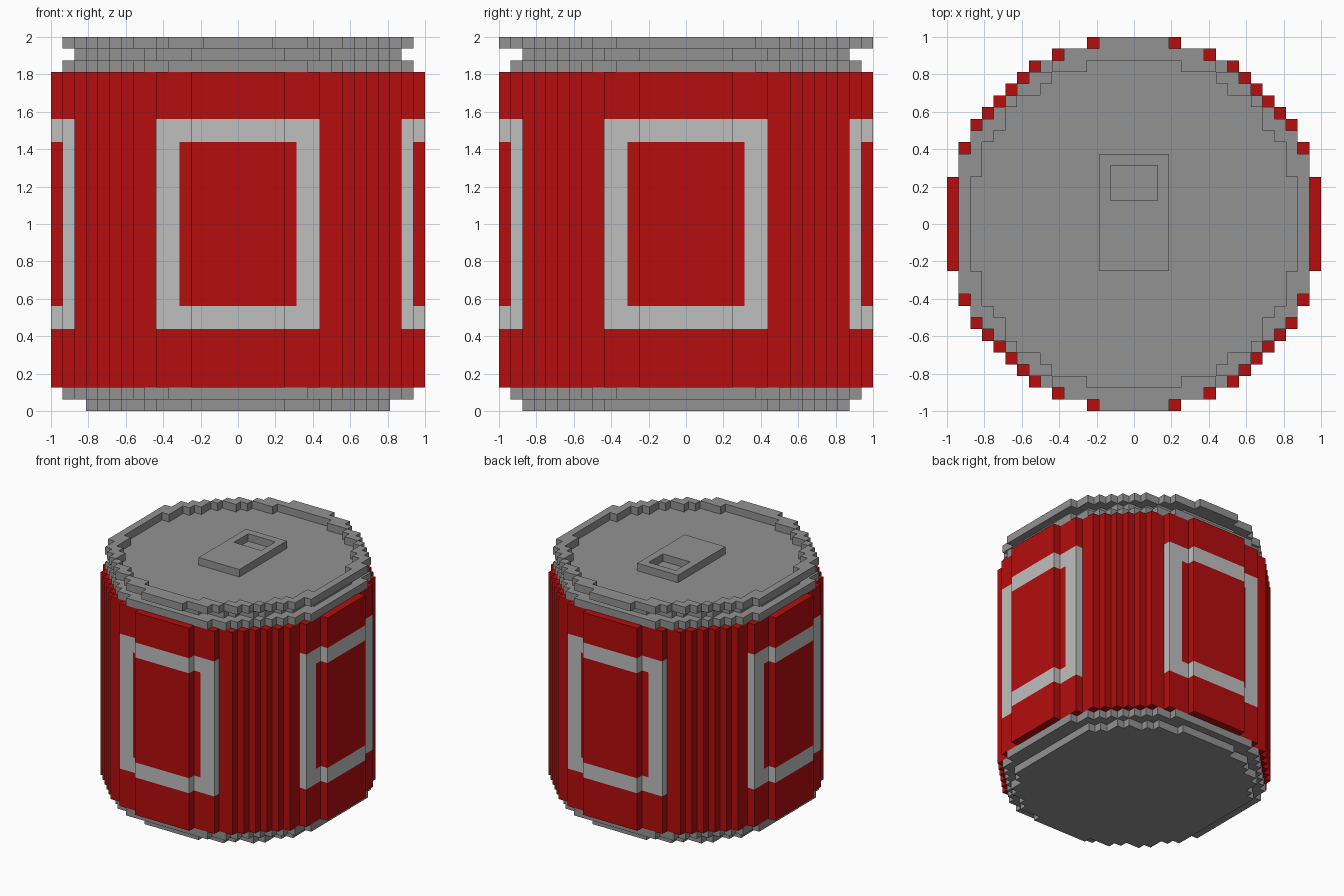
import bpy
import bmesh

cube = bpy.data.objects.get("Cube")
if cube:
    bpy.data.objects.remove(cube, do_unlink=True)

U = 1 / 16  # edge length of one block


def material(name, rgb):
    mat = bpy.data.materials.new(name)
    mat.use_nodes = True
    mat.diffuse_color = (*rgb, 1)
    mat.node_tree.nodes["Principled BSDF"].inputs["Base Color"].default_value = (*rgb, 1)
    return mat


METAL = material("grey metal", (0.29, 0.29, 0.29))
RED = material("red paint", (0.46, 0.004, 0.004))
PALE = material("pale grey paint", (0.52, 0.52, 0.52))


def disc(half_widths):
    """Blocky disc: half width of each row, counted out from the centre."""
    return {(i, j) for r, w in enumerate(half_widths)
            for i in range(-w, w) for j in (r, -r - 1)}


def rect(x0, x1, y0, y1):
    return {(i, j) for i in range(x0, x1) for j in range(y0, y1)}


def blocks(name, cells, levels, mats, rule=lambda x, y, z: 0):
    """Outer skin of a set of grid cells, cut at the given heights."""
    bm = bmesh.new()

    def face(points, index):
        f = bm.faces.new([bm.verts.new([c * U for c in p]) for p in points])
        f.material_index = index

    for i, j in sorted(cells):
        corners = [(i, j), (i + 1, j), (i + 1, j + 1), (i, j + 1)]
        neighbours = [(i, j - 1), (i + 1, j), (i, j + 1), (i - 1, j)]
        face([(*c, levels[-1]) for c in corners], 0)
        face([(*c, levels[0]) for c in reversed(corners)], 0)
        for k, n in enumerate(neighbours):
            if n in cells:
                continue
            a, b = corners[k], corners[(k + 1) % 4]
            for lo, hi in zip(levels, levels[1:]):
                index = rule(i + 0.5, j + 0.5, (lo + hi) / 2)
                face([(*a, lo), (*b, lo), (*b, hi), (*a, hi)], index)
    bmesh.ops.remove_doubles(bm, verts=bm.verts, dist=U / 100)
    mesh = bpy.data.meshes.new(name)
    bm.to_mesh(mesh)
    bm.free()
    for m in mats:
        mesh.materials.append(m)
    obj = bpy.data.objects.new(name, mesh)
    bpy.context.collection.objects.link(obj)
    return obj


def panel_border(x, y, z):
    """Plain rectangular border, repeated on the four sides of the can."""
    across, out = sorted((abs(x), abs(y)))
    outer = out > 14 and across < 7 and 7 < z < 25
    inner = across < 5 and 9 < z < 23
    return int(outer and not inner)


# Block outlines of the can's rings
body = disc([16] * 4 + [15] * 3 + [14] * 2 + [13, 12, 11, 10, 9, 7, 4])
collar = disc([15] * 6 + [14] * 2 + [13, 12, 11, 10, 9, 8, 6])
neck = disc([14] * 4 + [13] * 3 + [12, 11, 11, 10, 8, 7, 4])
lip = disc([15] * 6 + [14] * 2 + [13, 12, 11, 10, 9, 7, 6, 3])
base = {c for c in neck if -13 <= c[0] < 13}

# Bottom rings
blocks("base_foot", base, [0, 1], [METAL])
blocks("base_ring", collar, [1, 2], [METAL])

# Painted body
blocks("can_body", body, [2, 7, 9, 23, 25, 29], [RED, PALE], panel_border)

# Top rings, with the lid recessed inside the rim
blocks("top_collar", collar, [29, 30], [METAL])
blocks("lid", neck, [30, 31], [METAL])
blocks("top_rim", lip - neck, [31, 32], [METAL])

# Pull tab with its finger hole
blocks("pull_tab", rect(-3, 3, -4, 6) - rect(-2, 2, 2, 5), [31, 32], [METAL])
